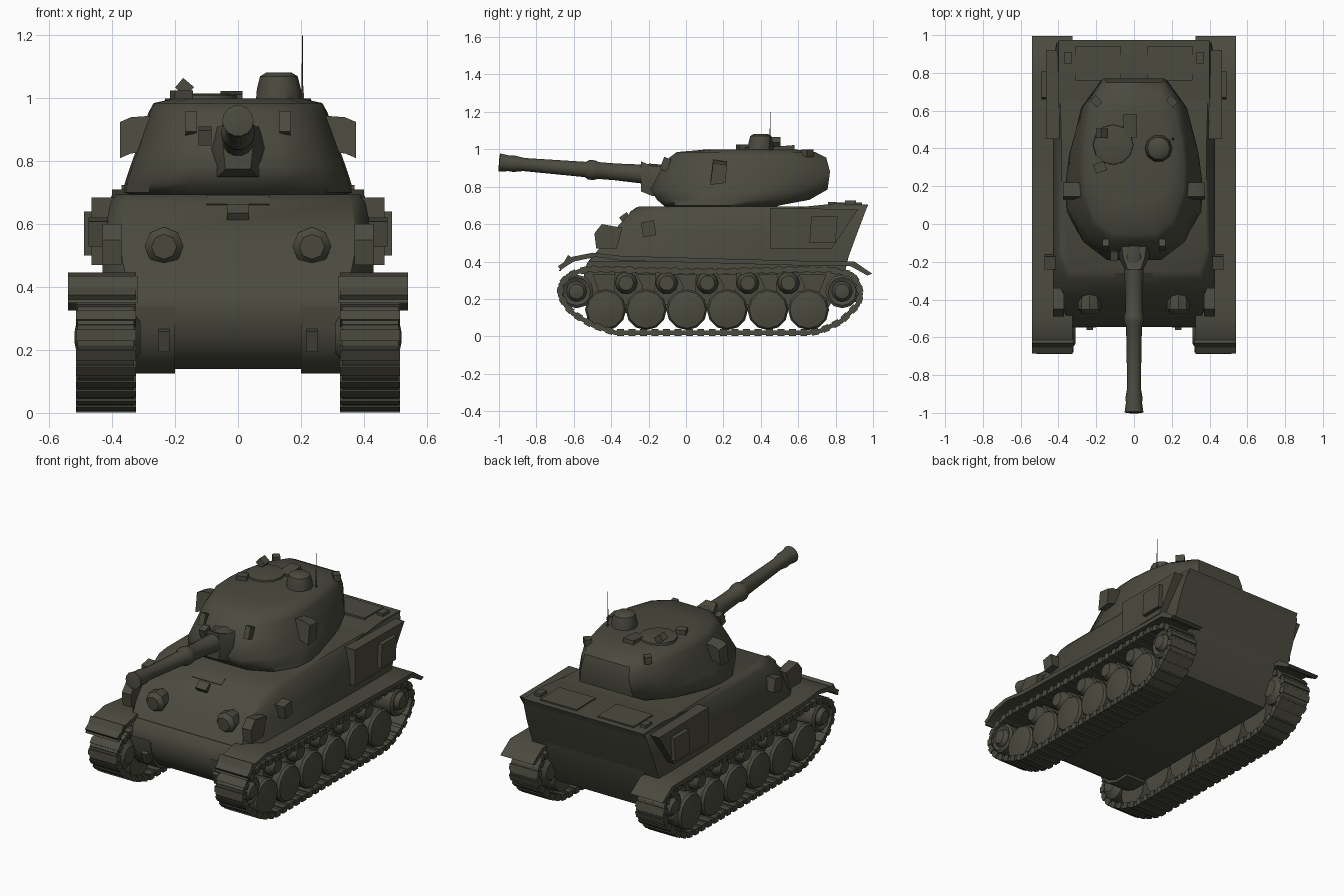
import bpy, bmesh, math
from mathutils import Vector, Matrix

if "Cube" in bpy.data.objects:
    bpy.data.objects.remove(bpy.data.objects["Cube"])

olive = bpy.data.materials.new("dark olive")
olive.use_nodes = True
COLOUR = (0.07, 0.069, 0.05, 1)
olive.diffuse_color = COLOUR
bsdf = olive.node_tree.nodes["Principled BSDF"]
bsdf.inputs["Base Color"].default_value = COLOUR
bsdf.inputs["Roughness"].default_value = 0.9


def finish(name, bm, angle=35):
    bmesh.ops.recalc_face_normals(bm, faces=bm.faces)
    mesh = bpy.data.meshes.new(name)
    bm.to_mesh(mesh)
    bm.free()
    mesh.materials.append(olive)
    obj = bpy.data.objects.new(name, mesh)
    bpy.context.collection.objects.link(obj)
    bpy.ops.object.select_all(action='DESELECT')
    obj.select_set(True)
    bpy.context.view_layer.objects.active = obj
    bpy.ops.object.shade_smooth_by_angle(angle=math.radians(angle))
    return obj


def loft(name, rings, angle=35):
    """Skin a stack of closed rings and cap both ends."""
    bm = bmesh.new()
    loops = [[bm.verts.new(p) for p in ring] for ring in rings]
    n = len(loops[0])
    for a, b in zip(loops, loops[1:]):
        for i in range(n):
            j = (i + 1) % n
            bm.faces.new((a[i], a[j], b[j], b[i]))
    bm.faces.new(loops[0])
    bm.faces.new(loops[-1])
    return finish(name, bm, angle)


def prism(name, profile, x0, x1):
    """Extrude a (y, z) profile across x."""
    return loft(name, [[(x, y, z) for y, z in profile] for x in (x0, x1)])


def turned(name, centre, axis, steps, n=12):
    """Lathe (distance, radius) steps about an axis through centre."""
    turn = Vector(axis).to_track_quat('Z', 'Y')
    rings = []
    for d, r in steps:
        rings.append([Vector(centre) + turn @ Vector((
            r * math.cos(math.tau * i / n), r * math.sin(math.tau * i / n), d)) for i in range(n)])
    return loft(name, rings)


def add_box(bm, centre, size, rot=Matrix()):
    m = Matrix.Translation(centre) @ rot @ Matrix.Diagonal((*size, 1))
    bmesh.ops.create_cube(bm, size=1, matrix=m)


def box(name, centre, size, tilt=0, axis='X'):
    bm = bmesh.new()
    add_box(bm, centre, size, Matrix.Rotation(math.radians(tilt), 4, axis))
    return finish(name, bm)


# Lower hull with rounded nose and sloped stern
prism("lower_hull", [(-.4, .14), (-.46, .165), (-.505, .21), (-.535, .27), (-.545, .34),
                     (-.53, .39), (-.5, .43), (.87, .43), (.84, .3), (.76, .15), (.7, .14)], -.33, .33)

# Upper hull: sloped front plate, flared stern
def hull_ring(z, front, back, nose_w, mid_w, back_w):
    half = [(nose_w, front), (mid_w, front + .12), (mid_w, .45), (back_w, back)]
    return [(x, y, z) for x, y in half] + [(-x, y, z) for x, y in reversed(half)]

loft("upper_hull", [hull_ring(.4, -.52, .86, .35, .43, .42),
                    hull_ring(.55, -.4, .915, .38, .43, .42),
                    hull_ring(.67, -.29, .96, .36, .405, .41),
                    hull_ring(.695, -.25, .965, .34, .385, .4)], 45)
prism("rear_deck", [(.5, .68), (.8, .71), (.975, .705), (.96, .67)], -.4, .4)
box("front_visor", (0, -.32, .625), (.07, .05, .06), 35)
box("visor_hood", (0, -.275, .67), (.2, .05, .02), 35)

# Turret body
def turret_ring(z, front, back, width):
    plan = [(.42, 0), (.78, .1), (.98, .3), (1, .48), (.95, .65), (.82, .85), (.52, 1)]
    half = [(x * width, front + t * (back - front)) for x, t in plan]
    return [(x, y, z) for x, y in half] + [(-x, y, z) for x, y in reversed(half)]

loft("turret", [turret_ring(.68, -.1, .45, .28), turret_ring(.7, -.12, .5, .362),
                turret_ring(.73, -.155, .66, .36), turret_ring(.785, -.19, .757, .342),
                turret_ring(.88, -.14, .77, .308), turret_ring(.955, -.09, .75, .285),
                turret_ring(.985, -.05, .69, .268), turret_ring(1, .12, .58, .2)], 48)

# Gun and mantlet
turned("gun_barrel", (0, -.1, .857), (0, -1, .08),
       [(0, .06), (.1, .06), (.13, .052), (.28, .046), (.37, .046), (.39, .054), (.42, .054),
        (.44, .042), (.77, .036), (.82, .045), (.85, .043), (.9, .05), (.903, .034)], 14)
loft("mantlet", [[(x * w, y, z + h) for x, h in
                  ((-.8, -.09), (.8, -.09), (1, 0), (.7, .07), (-.7, .07), (-1, 0))]
                 for y, w, z in ((-.05, .11, .84), (-.18, .08, .84), (-.24, .05, .865))])
box("coaxial_port", (-.105, -.165, .88), (.04, .05, .05), 15)

# Roof fittings
turned("cupola", (.13, .4, .97), (0, 0, 1), [(0, .075), (.06, .07), (.1, .06), (.112, .04)], 10)
turned("loader_hatch", (-.11, .42, .98), (0, 0, 1), [(0, .11), (.03, .105), (.035, .08)], 12)
box("hatch_frame", (-.02, .52, 1.005), (.07, .12, .025), 5)
box("hatch_handle", (-.17, .48, 1.035), (.045, .05, .04), 40, 'Y')
box("roof_periscope", (-.18, .3, 1.01), (.06, .05, .03), 20, 'Z')
turned("antenna", (.205, .45, .98), (0, 0, 1), [(0, .008), (.06, .003), (.22, .0015)], 5)

# Track route, evenly resampled into links
route = [Vector((0, y, z)) for y, z in (
    (-.38, .02), (.7, .02), (.83, .08), (.92, .17), (.94, .25), (.89, .33), (.75, .36), (.1, .345),
    (-.52, .36), (-.62, .335), (-.675, .27), (-.67, .2), (-.61, .125), (-.5, .06))]

def resample(points, count):
    closed = points + points[:1]
    lengths = [(b - a).length for a, b in zip(closed, closed[1:])]
    step, out = sum(lengths) / count, []
    for k in range(count):
        d = k * step
        for a, b, length in zip(closed, closed[1:], lengths):
            if d <= length:
                out.append(a.lerp(b, d / length))
                break
            d -= length
    return out

links = resample(route, 58)
wheel_rows = [-.43 + .217 * i for i in range(6)]

for side, s in (("left", 1), ("right", -1)):
    # Track belt with raised grousers
    bm = bmesh.new()
    for a, b in zip(links, links[1:] + links[:1]):
        d = b - a
        rot = Matrix.Rotation(math.atan2(d.z, d.y), 4, 'X')
        mid = (a + b) / 2 + Vector((s * .42, 0, 0))
        add_box(bm, mid, (.18, d.length * 1.1, .024), rot)
        add_box(bm, mid, (.19, d.length * .6, .036), rot)
    finish(side + "_track", bm)

    # Dished road wheels, bogie brackets, rollers and end wheels
    for i, y in enumerate(wheel_rows):
        turned(f"{side}_road_wheel_{i}", (s * .35, y, .143), (s, 0, 0),
               [(0, .1), (.13, .11), (.145, .1), (.158, .035)], 12)
    for i, y in enumerate(wheel_rows[:-1]):
        prism(f"{side}_bogie_{i}", [(y + .04, .17), (y + .18, .17), (y + .2, .27), (y + .16, .34), (y + .05, .34)],
              s * .32, s * .44)
        turned(f"{side}_return_roller_{i}", (s * .33, y + .11, .285), (s, 0, 0),
               [(0, .06), (.13, .06), (.16, .04)], 10)
    for part, y, z in (("sprocket", -.585, .24), ("idler", .835, .24)):
        turned(f"{side}_{part}", (s * .31, y, z), (s, 0, 0),
               [(0, .05), (.03, .09), (.18, .09), (.19, .075), (.18, .055), (.205, .04), (.21, .015)])
    prism(side + "_suspension_beam", [(-.45, .2), (.7, .2), (.75, .33), (-.5, .33)], s * .32, s * .37)

    # Fender with drooping ends
    prism(side + "_fender", [(-.67, .355), (-.6, .4), (-.48, .425), (-.35, .405), (.75, .375),
                             (.88, .375), (.97, .325), (.995, .335), (.9, .4), (.75, .4),
                             (-.35, .43), (-.5, .447), (-.61, .425), (-.685, .375)], s * .325, s * .54)
    prism(side + "_mudguard", [(-.68, .35), (-.67, .35), (-.61, .42), (-.63, .435)], s * .32, s * .54)

    # Stowage and small gear on the hull sides
    prism(side + "_stowage_box", [(.45, .47), (.78, .47), (.92, .68), (.45, .685)], s * .38, s * .465)
    prism(side + "_stern_bin", [(.66, .5), (.8, .5), (.81, .64), (.67, .64)], s * .44, s * .49)
    box(side + "_side_bracket", (s * .43, -.2, .575), (.09, .07, .08), 10)

    # Front lamps, tow hooks and stern fittings
    turned(side + "_lamp", (s * .235, -.34, .535), (0, -1, -.05),
           [(0, .035), (.06, .06), (.11, .062), (.135, .04)], 8)
    prism(side + "_fender_lamp", [(-.48, .47), (-.37, .47), (-.34, .58), (-.45, .6), (-.49, .55)],
          s * .37, s * .43)
    box(side + "_tow_hook", (s * .235, -.525, .235), (.035, .05, .07), 20)
    prism(side + "_final_drive", [(-.4, .125), (-.47, .15), (-.515, .2), (-.54, .265), (-.547, .34),
                                  (-.3, .35), (-.3, .125)], s * .2, s * .335)
    box(side + "_engine_panel", (s * .19, .85, .709), (.24, .18, .014), -1)
    box(side + "_deck_latch", (s * .35, .88, .71), (.04, .06, .03))

    # Turret side pods, sights and lifting eyes
    loft(side + "_turret_pod", [[(s * x, .175 + y, z + lift) for y, z in
                                 ((-.045, .82), (.035, .83), (.045, .925), (-.03, .935))]
                                for x, lift in ((.27, .01), (.34, .005), (.375, -.01))])
    box(side + "_sight", (s * .15, -.11, .92), (.035, .04, .07), -20)
    box(side + "_lifting_eye", (s * .2, .65, .98), (.04, .05, .04), 45, 'Z')
